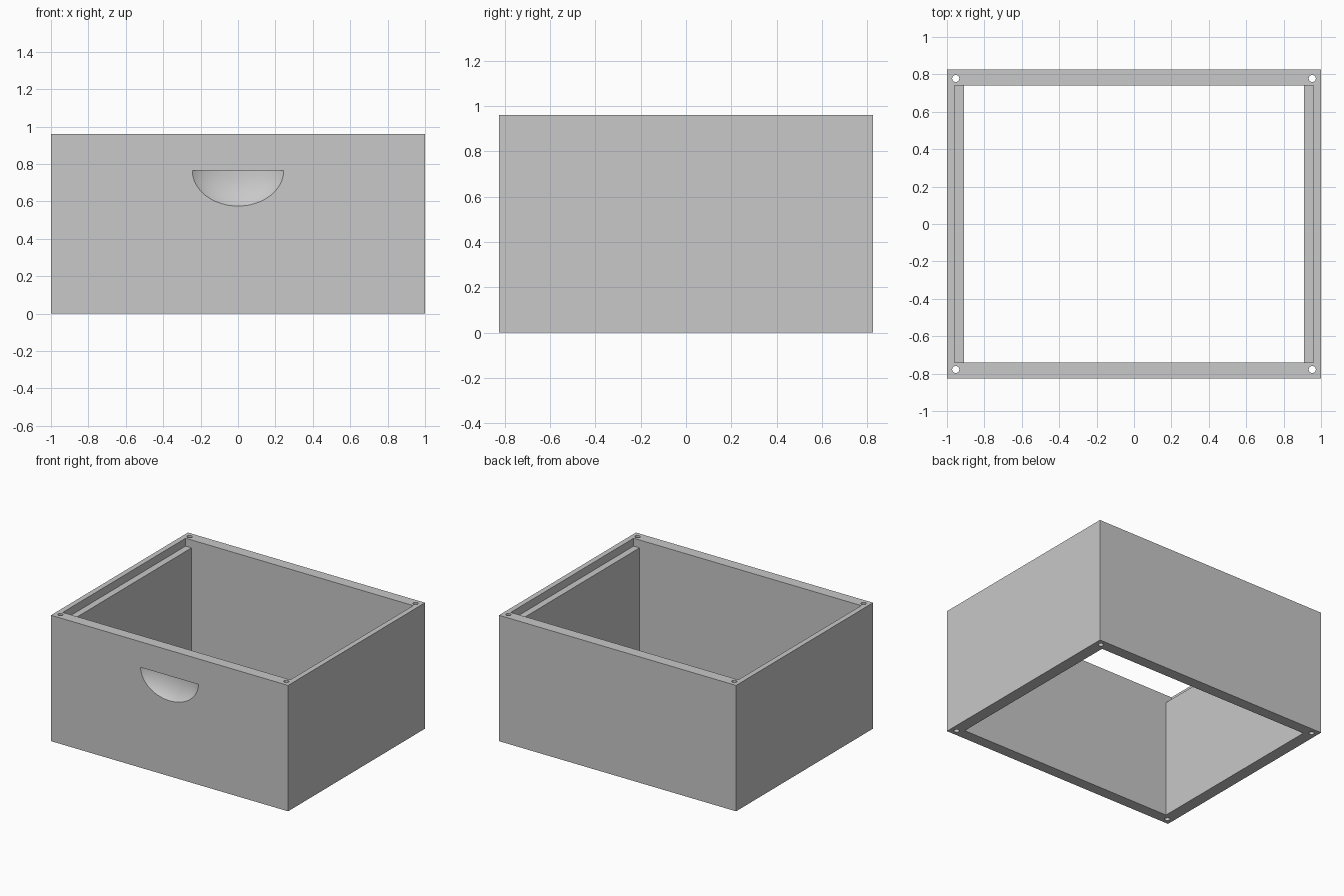
import bpy, bmesh, math
from mathutils import Matrix, Vector

cube = bpy.data.objects.get("Cube")
if cube:
    bpy.data.objects.remove(cube, do_unlink=True)

HALF_X, HALF_Y, HEIGHT = 1.0, 0.825, 0.96      # outer size of the box
IN_X, IN_Y = 0.91, 0.74                        # half size of the opening
LEDGE_X, LEDGE_Z = 0.96, 0.90                  # rebate above the side walls
HOLD_Z = 0.765                                 # flat top of the hand holds

grey = bpy.data.materials.new("plain grey")
grey.use_nodes = True
colour = (0.58, 0.58, 0.58, 1)
grey.diffuse_color = colour
grey.node_tree.nodes["Principled BSDF"].inputs["Base Color"].default_value = colour


def make_object(name, bm):
    bmesh.ops.recalc_face_normals(bm, faces=bm.faces)
    mesh = bpy.data.meshes.new(name)
    bm.to_mesh(mesh)
    bm.free()
    mesh.materials.append(grey)
    obj = bpy.data.objects.new(name, mesh)
    bpy.context.collection.objects.link(obj)
    return obj


def block(name, hx, hy, z0, z1):
    bm = bmesh.new()
    place = Matrix.Translation((0, 0, (z0 + z1) / 2)) @ Matrix.Diagonal((2 * hx, 2 * hy, z1 - z0, 1))
    bmesh.ops.create_cube(bm, size=1, matrix=place)
    return make_object(name, bm)


def hole(x, y):
    bm = bmesh.new()
    bmesh.ops.create_cone(bm, cap_ends=True, segments=20, radius1=0.019, radius2=0.019,
                          depth=2, matrix=Matrix.Translation((x, y, HEIGHT / 2)))
    return make_object("hole_cutter", bm)


def hand_hold(angle, distance):
    """Lower half of a flattened ball, centred just outside the wall."""
    bm = bmesh.new()
    bmesh.ops.create_uvsphere(bm, u_segments=40, v_segments=24, radius=1)
    geom = bm.verts[:] + bm.edges[:] + bm.faces[:]
    cut = bmesh.ops.bisect_plane(bm, geom=geom, plane_co=(0, 0, 0), plane_no=(0, 0, 1),
                                 clear_outer=True)
    rim = [e for e in bm.edges if e.is_boundary]
    bmesh.ops.contextual_create(bm, geom=rim)
    bm.transform(Matrix.Rotation(angle, 4, 'Z')
                 @ Matrix.Translation((0, -distance - 0.06, HOLD_Z))
                 @ Matrix.Diagonal((0.276, 0.13, 0.214, 1)))
    return make_object("hand_hold_cutter", bm)


# Box walls, opening and the ledges along the two sides
box = block("hive_box", HALF_X, HALF_Y, 0, HEIGHT)
cutters = [block("opening_cutter", IN_X, IN_Y, -0.5, 1.5),
           block("ledge_cutter", LEDGE_X, IN_Y, LEDGE_Z, 1.5)]

# Corner bolt holes
cutters += [hole(sx * 0.953, sy * 0.778) for sx in (-1, 1) for sy in (-1, 1)]

# One hand hold per wall
for i in range(4):
    cutters.append(hand_hold(i * math.pi / 2, HALF_X if i % 2 else HALF_Y))

# Cut everything out of the box, then drop the cutters
bpy.ops.object.select_all(action='DESELECT')
bpy.context.view_layer.objects.active = box
box.select_set(True)
for cutter in cutters:
    cutter.hide_render = True
    mod = box.modifiers.new("cut", 'BOOLEAN')
    mod.operation = 'DIFFERENCE'
    mod.solver = 'EXACT'
    mod.object = cutter
    bpy.ops.object.modifier_apply(modifier=mod.name)
    bpy.data.objects.remove(cutter, do_unlink=True)

bpy.ops.object.shade_smooth_by_angle(angle=math.radians(25))
